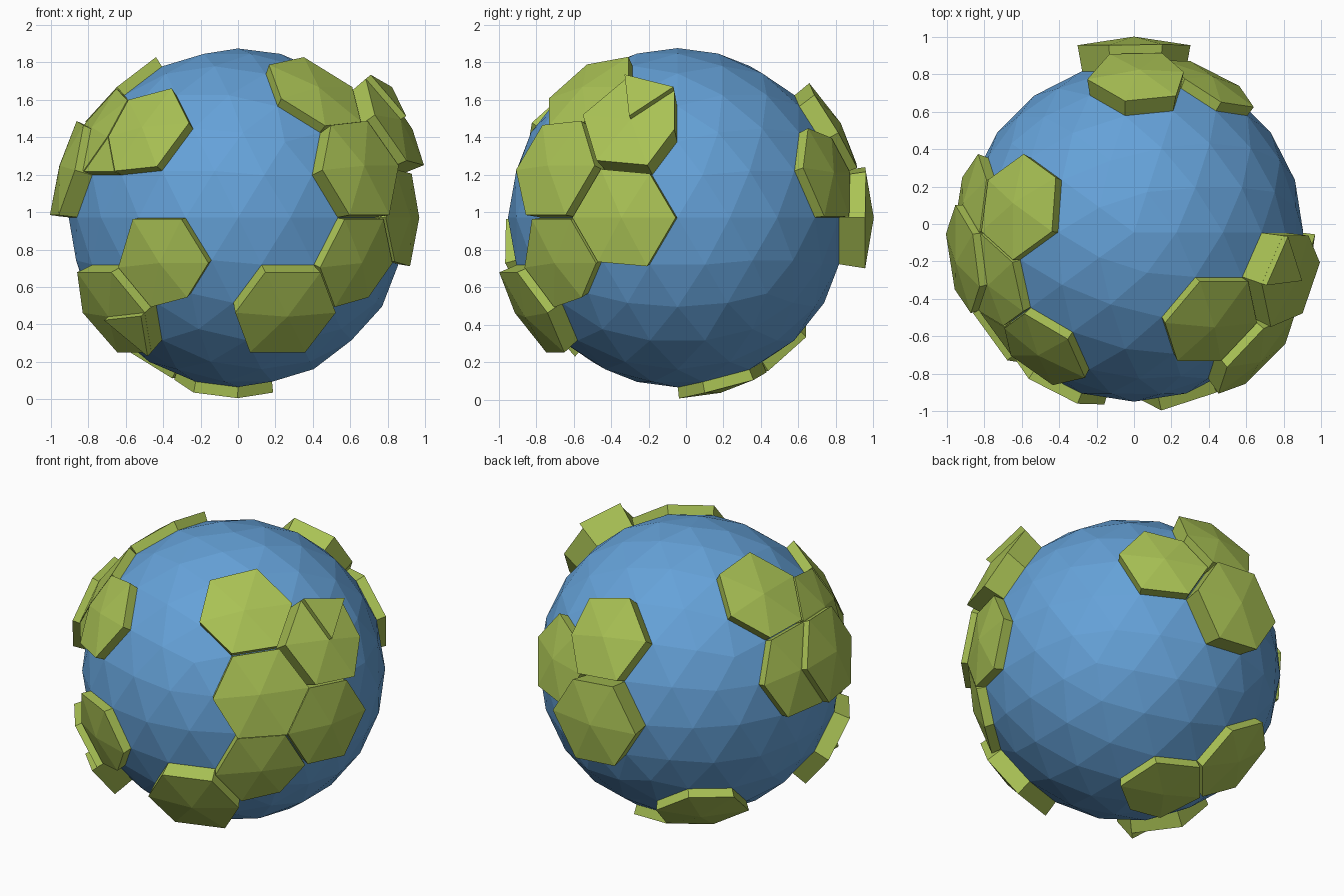
import bpy, bmesh
from mathutils import Vector

if "Cube" in bpy.data.objects:
    bpy.data.objects.remove(bpy.data.objects["Cube"])

CENTRE = Vector((0, -0.045, 0.97))
R = 0.905


def material(name, rgb):
    m = bpy.data.materials.new(name)
    m.diffuse_color = (*rgb, 1)
    m.use_nodes = True
    m.node_tree.nodes["Principled BSDF"].inputs["Base Color"].default_value = m.diffuse_color
    return m


blue = material("water_blue", (0.13, 0.36, 0.69))
green = material("land_green", (0.40, 0.54, 0.09))


def add_object(name, bm, mat):
    me = bpy.data.meshes.new(name)
    bm.to_mesh(me)
    me.materials.append(mat)
    ob = bpy.data.objects.new(name, me)
    ob.location = CENTRE
    bpy.context.collection.objects.link(ob)
    return ob


# Ocean ball: faceted icosphere, also the grid for every land plate
ball = bmesh.new()
bmesh.ops.create_icosphere(ball, subdivisions=3, radius=R)
add_object("ocean_ball", ball, blue)


def plate(name, direction, height, toward=None):
    """Raise the triangles around the grid point nearest to direction;
    with toward, raise only the one triangle on that side."""
    d = Vector(direction).normalized()
    hub = max(ball.verts, key=lambda v: v.co.dot(d))
    faces = list(hub.link_faces)
    if toward:
        t = Vector(toward).normalized()
        faces = [max(faces, key=lambda f: f.calc_center_median().normalized().dot(t))]
    axis = hub.co.normalized()
    bm = bmesh.new()
    low, top = {}, {}
    for v in {v for f in faces for v in f.verts}:
        n = (v.co.normalized() + axis).normalized()
        low[v] = bm.verts.new(v.co * 0.98)
        top[v] = bm.verts.new(v.co + n * height)
    for f in faces:
        bm.faces.new([top[v] for v in f.verts])
        bm.faces.new([low[v] for v in reversed(f.verts)])
        for loop in f.loops:
            if sum(g in faces for g in loop.edge.link_faces) == 1:
                a, b = loop.vert, loop.link_loop_next.vert
                bm.faces.new([low[a], low[b], top[b], top[a]])
    add_object(name, bm, green)
    bm.free()


LOW, MID, HIGH = 0.06, 0.102, 0.142

# Land groups: direction of each plate's hub and its thickness
lands = {
    "right_land": [
        ((0.951, -0.309, 0), LOW + 0.005),
        ((0.813, -0.263, 0.51), HIGH),
        ((0.687, -0.682, 0.251), MID),
        ((0.687, -0.682, -0.251), LOW),
        ((0.447, -0.525, 0.722), LOW),
        ((0.263, -0.809, -0.526), MID),
    ],
    "left_land": [
        ((-0.532, -0.682, 0.502), LOW),
        ((-0.813, -0.295, 0.502), LOW - 0.003),
        ((-0.670, 0.162, 0.722), LOW),
        ((-0.946, 0.162, 0.276), LOW),
        ((-0.946, -0.162, 0.276), MID),
    ],
    "front_left_land": [
        ((-0.436, -0.864, -0.251), LOW),
        ((-0.688, -0.500, -0.526), MID),
    ],
    "back_land": [
        ((0.029, 0.864, 0.502), MID),
        ((0, 1, 0), HIGH),
        ((0.436, 0.864, 0.251), LOW),
    ],
    "bottom_land": [
        ((-0.078, 0.239, -0.968), LOW),
        ((-0.447, 0.525, -0.722), LOW),
    ],
}
for land, plates in lands.items():
    for i, (d, h) in enumerate(plates, 1):
        plate(f"{land}_plate_{i}", d, h)

# Single raised or filling triangles
plate("right_land_raised_wedge", (0.813, -0.263, 0.51), HIGH + 0.035,
      (0.734, -0.175, 0.63))
plate("front_left_land_raised_wedge", (-0.688, -0.5, -0.526), MID + 0.035,
      (-0.54, -0.58, -0.583))
plate("left_land_filler_wedge", (-0.7236, -0.5257, 0.447), LOW - 0.005,
      (-0.751, -0.552, 0.325))
ball.free()
